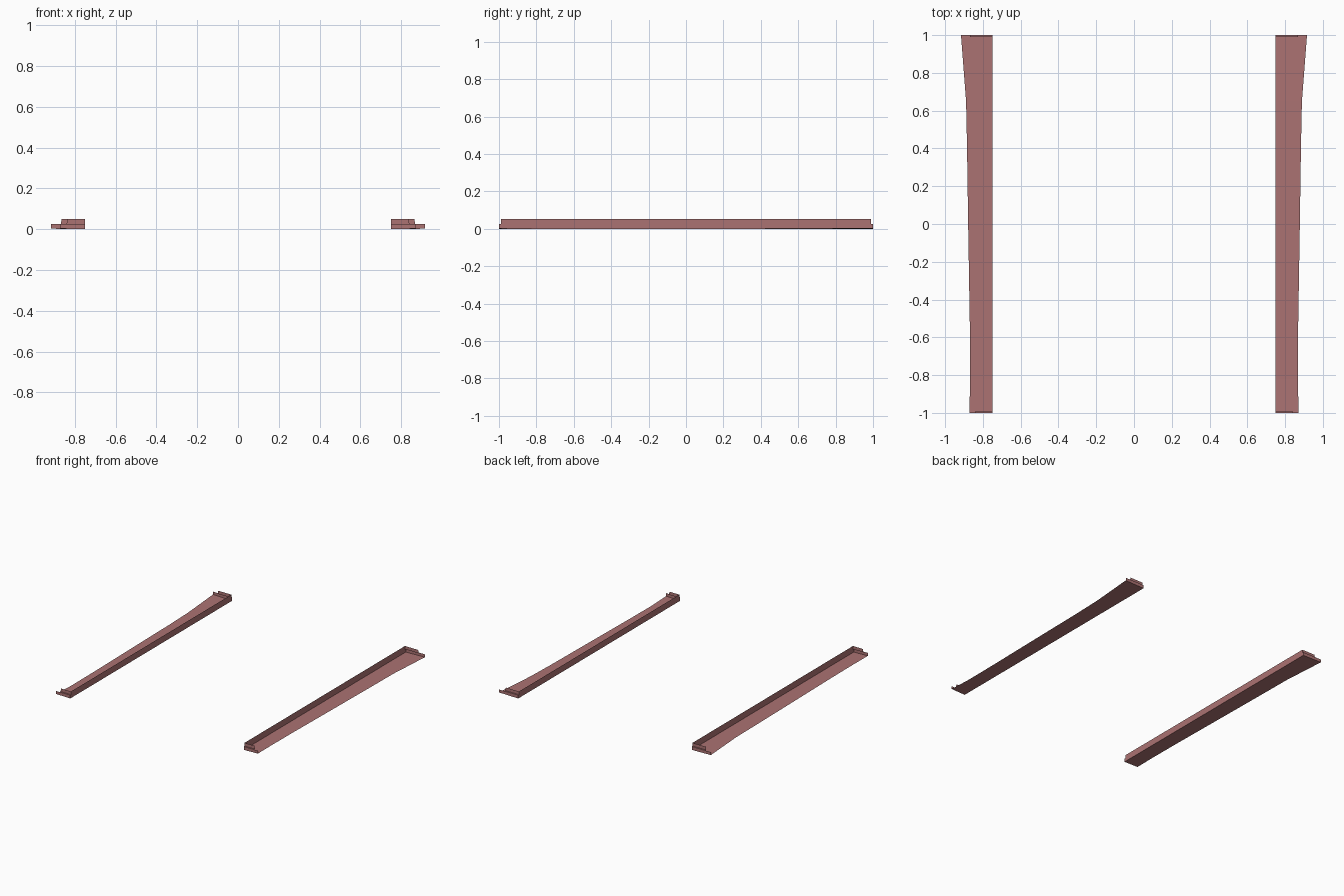
import bpy
import bmesh

cube = bpy.data.objects.get("Cube")
if cube:
    bpy.data.objects.remove(cube, do_unlink=True)

# Dusty red paint
paint = bpy.data.materials.new("dusty_red")
paint.use_nodes = True
paint.diffuse_color = (0.41, 0.17, 0.17, 1)
paint.node_tree.nodes["Principled BSDF"].inputs["Base Color"].default_value = (0.41, 0.17, 0.17, 1)

INNER = 0.75   # x of the upright wall
STEP = 0.026   # height of the end ledge
TOP = 0.051    # height of the wall

# Outer edge of the floor: (y, x, z)
OUTLINE = [(-1, 0.872, 0.003), (-0.82, 0.867, 0), (-0.55, 0.869, 0), (0, 0.878, 0),
           (0.41, 0.884, 0), (0.65, 0.889, 0.002), (0.82, 0.902, 0.003), (1, 0.916, 0.004)]


def sheet(name, rows, side):
    """Loft a thin sheet through rows of points, mirrored by side."""
    bm = bmesh.new()
    grid = [[bm.verts.new((x * side, y, z)) for x, y, z in row] for row in rows]
    for a, b in zip(grid, grid[1:]):
        for i in range(len(a) - 1):
            bm.faces.new((a[i], a[i + 1], b[i + 1], b[i]))
    bmesh.ops.recalc_face_normals(bm, faces=bm.faces)
    mesh = bpy.data.meshes.new(name)
    bm.to_mesh(mesh)
    bm.free()
    mesh.materials.append(paint)
    obj = bpy.data.objects.new(name, mesh)
    bpy.context.collection.objects.link(obj)


for label, side in (("left", 1), ("right", -1)):
    # Flared floor
    sheet(label + "_sill_floor", [[(INNER, y, 0), (x, y, z)] for y, x, z in OUTLINE], side)

    # Upright inner wall, set back above the end ledges
    sheet(label + "_inner_wall",
          [[(INNER, -1, 0), (INNER, 1, 0)],
           [(INNER, -1, STEP), (INNER, 1, STEP)],
           [(INNER, -0.99, STEP), (INNER, 0.99, STEP)],
           [(INNER, -0.99, TOP), (INNER, 0.99, TOP)]], side)

    # Stepped end plates: lip, ledge and narrower upper cap
    for end, y, lip, cap in (("front", -1, 0.872, 0.84), ("back", 1, 0.916, 0.868)):
        back = y * 0.99
        sheet(f"{label}_{end}_lip", [[(INNER, y, 0), (lip, y, 0.003)],
                                     [(INNER, y, STEP), (lip, y, STEP)]], side)
        sheet(f"{label}_{end}_ledge", [[(INNER, y, STEP), (cap, y, STEP)],
                                       [(INNER, back, STEP), (cap, back, STEP)]], side)
        sheet(f"{label}_{end}_cap", [[(INNER, back, STEP), (cap, back, STEP)],
                                     [(INNER, back, TOP), (cap - 0.004, back, TOP)]], side)
